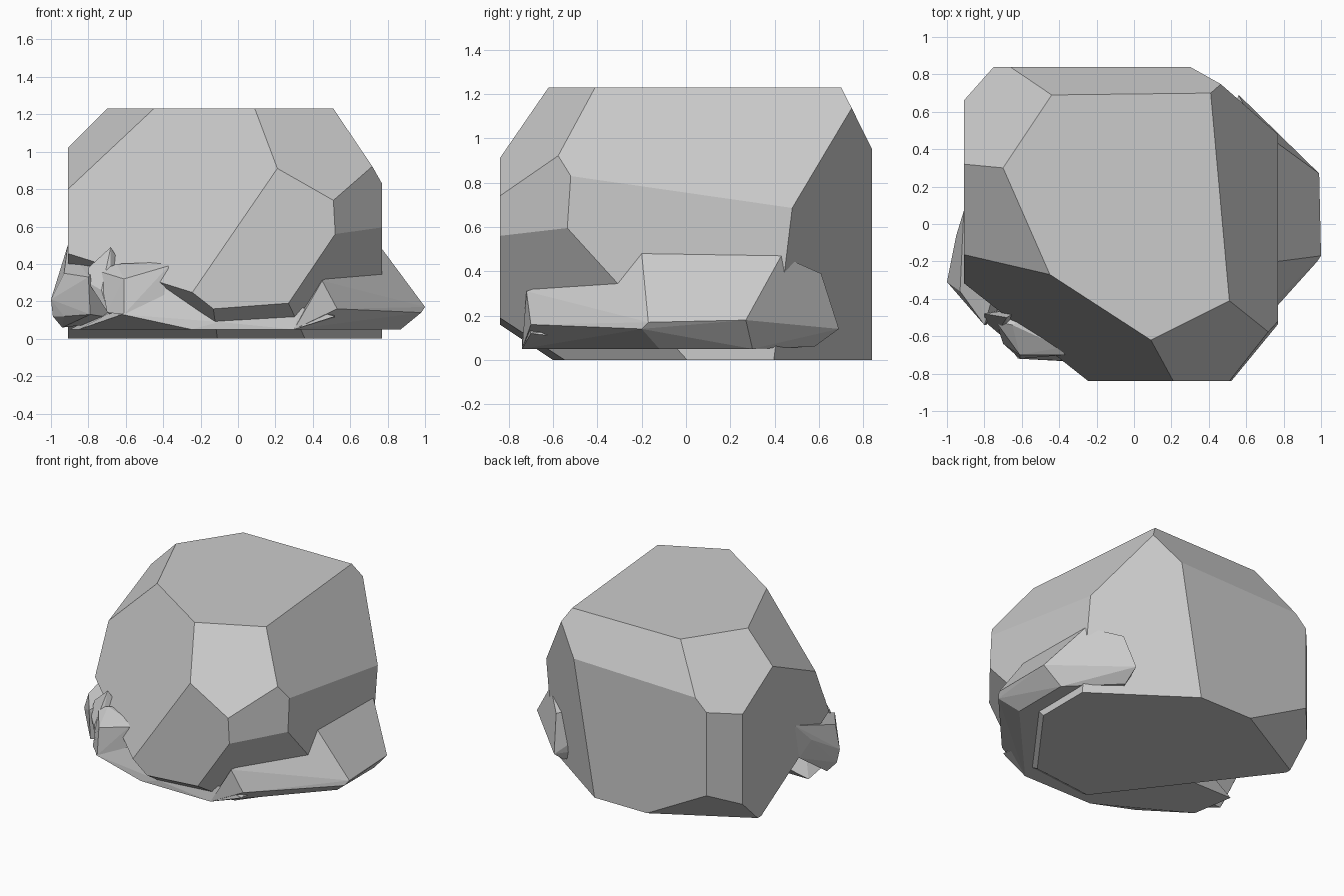
import bpy, bmesh
from mathutils import Vector


def finish(bm, name):
    bmesh.ops.recalc_face_normals(bm, faces=bm.faces)
    me = bpy.data.meshes.new(name)
    bm.to_mesh(me)
    bm.free()
    ob = bpy.data.objects.new(name, me)
    bpy.context.collection.objects.link(ob)
    return ob


def chiselled_block(name, lo, hi, cuts):
    """Box with every plane (three points) sliced off on its outer side."""
    bm = bmesh.new()
    bmesh.ops.create_cube(bm, size=1)
    for v in bm.verts:
        v.co = Vector([(a + b) / 2 + c * (b - a) for a, b, c in zip(lo, hi, v.co)])
    centre = Vector((0, 0, 0.6))
    for cut in cuts:
        a, b, c = map(Vector, cut)
        n = (b - a).cross(c - a).normalized()
        if n.dot(centre - a) > 0:
            n = -n
        geom = bm.verts[:] + bm.edges[:] + bm.faces[:]
        bmesh.ops.bisect_plane(bm, geom=geom, dist=1e-5, plane_co=a,
                               plane_no=n, clear_outer=True)
        rim = [e for e in bm.edges if e.is_boundary]
        if rim:
            bmesh.ops.contextual_create(bm, geom=rim)
    return finish(bm, name)


def shard(name, pts):
    """Angular stone chip: convex hull of a few corners."""
    bm = bmesh.new()
    for p in pts:
        bm.verts.new(p)
    res = bmesh.ops.convex_hull(bm, input=bm.verts[:])
    loose = [v for v in bm.verts if not v.link_faces]
    bmesh.ops.delete(bm, geom=loose, context='VERTS')
    bmesh.ops.dissolve_limit(bm, angle_limit=0.05, verts=bm.verts[:], edges=bm.edges[:])
    return finish(bm, name)


# Main boulder: box with upper bevels, corner facets and undercuts
chiselled_block("boulder", (-0.91, -0.84, 0), (0.77, 0.84, 1.23), [
    [(-.44, .69, 1.23), (.41, .70, 1.23), (.30, .84, .95)],      # back top
    [(.41, .70, 1.23), (.51, -.41, 1.23), (.77, -.52, .83)],     # right top
    [(.51, -.41, 1.23), (.09, -.62, 1.23), (.51, -.84, .74)],    # front right top
    [(.09, -.62, 1.23), (-.45, -.27, 1.23), (.21, -.84, .91)],   # front left
    [(-.45, -.27, 1.23), (-.70, .30, 1.23), (-.91, .32, 1.02)],  # left top
    [(-.44, .69, 1.23), (-.70, .30, 1.23), (-.91, .32, 1.02)],   # back left top
    [(.51, -.84, .74), (.77, -.52, .83), (.52, -.84, .56)],      # right front corner
    [(.52, -.84, .56), (.77, -.54, .60), (.27, -.84, .19)],      # right undercut
    [(.46, .75, 1.13), (.30, .84, .95), (.77, .48, .69)],        # right back corner
    [(-.91, .66, .9), (-.75, .84, .9), (-.75, .84, .2)],         # left back corner
    [(-.28, .84, 0), (-.91, .49, 0), (-.75, .84, .25)],          # back left undercut
    [(-.11, -.60, 0), (-.91, .45, 0), (-.26, -.84, .26)],        # front left undercut
    [(-.13, -.84, .16), (.27, -.84, .19), (-.11, -.60, 0)],      # front undercut
])

# Ledge on the right side
shard("right_ledge", [
    (.77, -.20, .48), (.77, .43, .47), (.99, .27, .18), (1.0, -.17, .17),
    (.45, -.72, .31), (.53, -.70, .16), (.98, -.20, .14), (.30, -.74, .05),
    (.87, -.12, .05), (.87, .30, .05), (.58, .66, .18), (.56, .69, .14),
    (.56, .58, .06), (.60, .61, .39), (.3, 0, .05), (.3, 0, .4)])

# Low shelf along the front
shard("front_shelf", [
    (-.62, -.72, .13), (-.25, -.74, .05), (.30, -.74, .05), (.52, -.70, .12),
    (.33, -.72, .17), (-.10, -.74, .09), (-.42, -.69, .28), (-.60, -.70, .12),
    (-.85, -.40, .05), (-.9, -.1, .05), (.5, -.1, .05), (-.5, 0, .2), (.4, 0, .2)])

# Broken chips on the front left
shard("front_chip", [
    (-.37, -.70, .39), (-.39, -.66, .41), (-.65, -.54, .40), (-.61, -.70, .32),
    (-.61, -.72, .13), (-.70, -.64, .14), (-.74, -.52, .36), (-.40, -.70, .20),
    (-.4, -.4, .15), (-.4, -.4, .4)])
shard("left_chip", [
    (-.80, -.54, .33), (-.79, -.54, .13), (-.93, -.36, .35), (-.93, -.37, .12),
    (-1.0, -.31, .21), (-.99, -.29, .12), (-.95, -.06, .36), (-.91, .07, .50),
    (-.91, .02, .25), (-.94, -.25, .06), (-.6, -.3, .1), (-.7, -.2, .45)])
shard("small_splinter", [
    (-.68, -.50, .49), (-.80, -.48, .38), (-.73, -.58, .26), (-.69, -.61, .13),
    (-.80, -.52, .30), (-.60, -.45, .35), (-.65, -.45, .15)])
